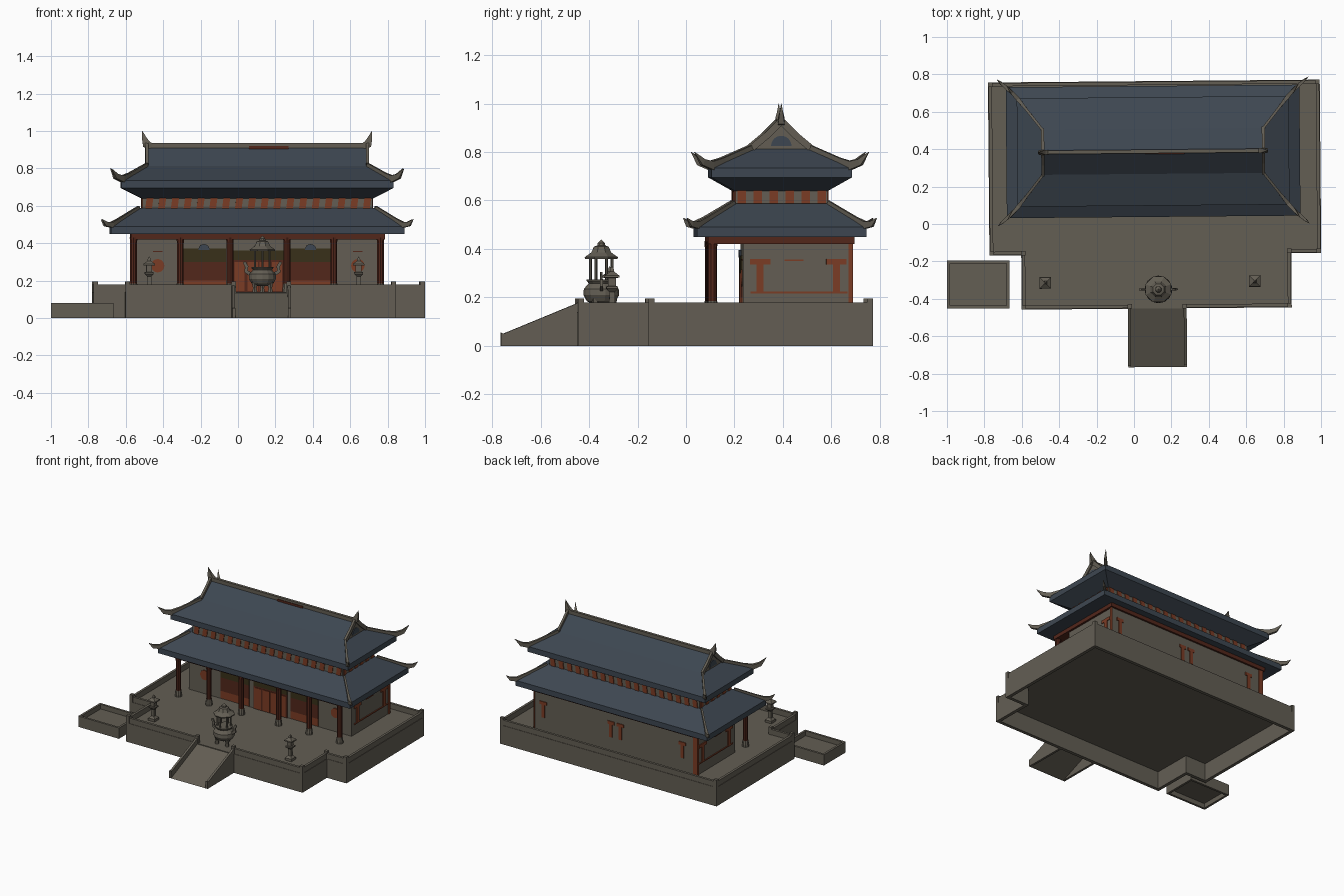
import bpy, bmesh, math
from mathutils import Vector, Matrix

if "Cube" in bpy.data.objects:
    bpy.data.objects.remove(bpy.data.objects["Cube"])


def material(name, rgb):
    m = bpy.data.materials.new(name)
    m.diffuse_color = (*rgb, 1)
    m.use_nodes = True
    m.node_tree.nodes["Principled BSDF"].inputs["Base Color"].default_value = m.diffuse_color
    return m


STONE = material("weathered stone", (0.125, 0.112, 0.088))
ROOF = material("slate blue tile", (0.047, 0.062, 0.082))
RED = material("orange red paint", (0.20, 0.045, 0.018))
DARK_RED = material("dark red lacquer", (0.085, 0.020, 0.011))
OLIVE = material("dark olive wood", (0.040, 0.030, 0.010))

# Slight turn of the whole temple, as in the plan view
PIVOT = Matrix.Translation((0.1, 0.3, 0))
TURN = PIVOT @ Matrix.Rotation(math.radians(0.5), 4, 'Z') @ PIVOT.inverted()
CX, CY = 0.103, 0.388


def part(name, lofts, mats, rule=None, turn=True):
    """One object out of closed lofts (lists of equal-length rings)."""
    bm = bmesh.new()
    for rings in lofts:
        vs = [[bm.verts.new(p) for p in r] for r in rings]
        n = len(vs[0])
        for a, b in zip(vs, vs[1:]):
            for i in range(n):
                j = (i + 1) % n
                bm.faces.new((a[i], a[j], b[j], b[i]))
        bm.faces.new(vs[0][::-1])
        bm.faces.new(vs[-1])
    bmesh.ops.recalc_face_normals(bm, faces=bm.faces)
    mats = mats if isinstance(mats, list) else [mats]
    if rule:
        for f in bm.faces:
            f.material_index = rule(f)
    me = bpy.data.meshes.new(name)
    bm.to_mesh(me)
    bm.free()
    for m in mats:
        me.materials.append(m)
    ob = bpy.data.objects.new(name, me)
    bpy.context.collection.objects.link(ob)
    if turn:
        ob.matrix_world = TURN
    return ob


def rect(x0, x1, y0, y1, z):
    return [(x0, y0, z), (x1, y0, z), (x1, y1, z), (x0, y1, z)]


def crect(hx, hy, z):
    return rect(CX - hx, CX + hx, CY - hy, CY + hy, z)


def box(x0, x1, y0, y1, z0, z1):
    return [rect(x0, x1, y0, y1, z0), rect(x0, x1, y0, y1, z1)]


def lathe(x, y, profile, n=12):
    return [[(x + r * math.cos((i + .5) * math.tau / n), y + r * math.sin((i + .5) * math.tau / n), z)
             for i in range(n)] for r, z in profile]


def disc(x, y, z, r, a1=math.tau, axis='y', n=16):
    """Thin plate in a vertical wall; half disc with a1 = pi."""
    def ring(d):
        pts = [(r * math.cos(a1 * i / n), r * math.sin(a1 * i / n)) for i in range(n + (a1 < 4))]
        return [(x + u, y + d, z + v) if axis == 'y' else (x + d, y + u, z + v) for u, v in pts]
    return [ring(-0.003), ring(0.003)]


def sweep(points, sizes):
    """Tapered square beam along a path."""
    pts = [Vector(p) for p in points]
    rings = []
    for i, p in enumerate(pts):
        t = (pts[min(i + 1, len(pts) - 1)] - pts[max(i - 1, 0)]).normalized()
        s = t.cross(Vector((0, 0, 1))).normalized()
        u = s.cross(t)
        k = sizes[i]
        rings.append([p + s * (a * k * 0.6) + u * (b * k) for a, b in ((-1, -1), (1, -1), (1, 1), (-1, 1))])
    return rings


def wall(p, q, t, z0, z1):
    (ax, ay), (bx, by) = p, q
    return box(min(ax, bx) - t, max(ax, bx) + t, min(ay, by) - t, max(ay, by) + t, z0, z1)


# Terrace: hollow base, floor, parapet and corner posts
outline = [(-0.03, -0.44), (-0.595, -0.44), (-0.595, -0.15), (-0.765, -0.15), (-0.765, 0.752),
           (0.985, 0.752), (0.985, -0.15), (0.825, -0.15), (0.825, -0.44), (0.265, -0.44)]
edges = list(zip(outline, outline[1:]))
part("terrace_base", [wall(p, q, 0.012, 0, 0.14) for p, q in edges + [(outline[-1], outline[0])]], STONE)
part("terrace_parapet", [wall(p, q, 0.009, 0.14, 0.18) for p, q in edges], STONE)
part("terrace_posts", [wall(p, p, 0.012, 0.14, 0.195) for p in outline], STONE)
part("terrace_floor", [box(-0.765, 0.985, -0.15, 0.752, 0.13, 0.14),
                       box(-0.595, 0.825, -0.44, -0.15, 0.13, 0.14)], STONE)

# Front ramp with sloping cheeks
part("ramp", [[rect(-0.03, 0.265, -0.765, -0.76, 0.0), rect(-0.03, 0.265, -0.45, -0.44, 0.13)],
              [[(-0.03, -0.765, 0), (0.265, -0.765, 0), (0.265, -0.44, 0.14), (-0.03, -0.44, 0.14)],
               [(-0.03, -0.755, 0), (0.265, -0.755, 0), (0.265, -0.44, 0.13), (-0.03, -0.44, 0.13)]]][1:], STONE)
cheek = [(-0.765, 0), (-0.44, 0), (-0.44, 0.18), (-0.755, 0.05), (-0.765, 0.055)]
part("ramp_cheeks", [[[(x, y, z) for y, z in cheek] for x in (a, a + 0.016)] for a in (-0.04, 0.259)], STONE)

# Low side basin
corners = [(-0.992, -0.443), (-0.673, -0.443), (-0.673, -0.202), (-0.992, -0.202)]
part("side_basin", [wall(p, q, 0.008, 0, 0.08) for p, q in zip(corners, corners[1:] + corners[:1])]
     + [box(-0.992, -0.673, -0.443, -0.202, 0.035, 0.045)], STONE, turn=False)

# Hall walls, floor beam and columns
X0, X1, Y0, Y1 = -0.56, 0.77, 0.23, 0.677
part("hall_walls", [box(X0, X1, Y0, Y1, 0.14, 0.45)], STONE)
part("eave_beam", [box(X0 - 0.015, X1 + 0.015, 0.085, 0.69, 0.42, 0.455)], DARK_RED)
col_x = (-0.56, -0.31, -0.045, 0.26, 0.51, 0.76)
part("columns", [lathe(x, 0.103, [(0.019, 0.18), (0.019, 0.40), (0.022, 0.43)], 10) for x in col_x], DARK_RED)
part("column_bases", [lathe(x, 0.103, [(0.025, 0.14), (0.025, 0.155), (0.020, 0.185)], 10) for x in col_x], STONE)

# Front wall paintwork
bays = [(-0.30, -0.065), (0.275, 0.50)]
F = Y0 - 0.007
part("bay_lower_panels", [box(a, b, F, Y0, 0.20, 0.30) for a, b in bays], DARK_RED)
part("bay_base_panels", [box(a, b, F, Y0, 0.145, 0.20) for a, b in bays], RED)
part("bay_upper_panels", [box(a, b, F, Y0, 0.30, 0.372) for a, b in bays]
     + [box(-0.03, 0.245, F, Y0, 0.31, 0.36)], OLIVE)
part("bay_blue_arches", [disc((a + b) / 2, F, 0.365, 0.03, math.pi) for a, b in bays + [(-0.03, 0.245)]], ROOF)
part("door_surround", [box(-0.03, 0.245, F, Y0, 0.14, 0.31)], DARK_RED)
part("door_leaves", [box(x, x + 0.055, F - 0.004, F, 0.145, 0.30) for x in (-0.02, 0.05, 0.115, 0.18)], RED)
part("round_windows", [disc(x, F + 0.003, 0.28, 0.036) for x in (-0.43, 0.64)], RED)
part("window_lintels", [box(x - 0.025, x + 0.025, F + 0.002, Y0, 0.352, 0.358) for x in (-0.43, 0.64)], DARK_RED)

# Side and back painted pilasters with bracket heads
pil = []
for xa, xb in ((X0 - 0.006, X0), (X1, X1 + 0.006)):
    for y in (0.30, 0.615):
        pil += [box(xa, xb, y - 0.015, y + 0.015, 0.22, 0.335),
                box(xa, xb, y - 0.042, y + 0.042, 0.335, 0.358)]
    pil += [box(xa, xb, 0.26, 0.66, 0.216, 0.224), box(xa, xb, 0.664, Y1 + 0.006, 0.14, 0.42),
            box(xa, xb, 0.40, 0.48, 0.350, 0.356)]
for x in (-0.44, 0.07, 0.145, 0.70):
    pil += [box(x - 0.012, x + 0.012, Y1, Y1 + 0.006, 0.24, 0.335),
            box(x - 0.028, x + 0.028, Y1, Y1 + 0.006, 0.335, 0.358)]
pil.append(box(X0 - 0.006, X0 + 0.03, Y1, Y1 + 0.006, 0.14, 0.42))
part("painted_pilasters", pil, RED)

# Lower roof, striped frieze and hip-and-gable upper roof
part("lower_roof", [[crect(0.66, 0.29, 0.448), crect(0.785, 0.35, 0.45), crect(0.785, 0.35, 0.49),
                     crect(0.632, 0.193, 0.588)]], ROOF)
part("frieze_wall", [[crect(0.614, 0.190, 0.575), crect(0.614, 0.190, 0.65)]], STONE)
stripes = []
for i in range(18):
    x = CX - 0.60 + i * 0.0685
    for y in (CY - 0.195, CY + 0.190):
        stripes.append([rect(x, x + 0.036, y, y + 0.005, 0.585), rect(x + 0.008, x + 0.044, y, y + 0.005, 0.645)])
for i in range(6):
    y = CY - 0.18 + i * 0.066
    for x in (CX - 0.619, CX + 0.614):
        stripes.append(box(x, x + 0.005, y, y + 0.034, 0.585, 0.645))
part("frieze_stripes", stripes, RED)
part("upper_roof", [[crect(0.618, 0.193, 0.64), crect(0.727, 0.29, 0.695), crect(0.727, 0.29, 0.735),
                     crect(0.59, 0.12, 0.812), crect(0.59, 0.008, 0.91)]], [ROOF, STONE],
     lambda f: int(abs(f.normal.x) > 0.9 and f.calc_center_median().z > 0.8))
part("gable_arches", [disc(CX + s * 0.592, CY, 0.825, 0.042, math.pi, 'x') for s in (-1, 1)], ROOF)

# Hip ridges ending in upturned horns, mirrored to four corners
low, up = [], []
for sx in (-1, 1):
    for sy in (-1, 1):
        def P(hx, hy, z):
            return (CX + sx * hx, CY + sy * hy, z)
        low.append(sweep([P(0.632, 0.193, 0.59), P(0.735, 0.30, 0.525), P(0.775, 0.342, 0.498),
                          P(0.81, 0.372, 0.503), P(0.832, 0.392, 0.528)], [0.010, 0.011, 0.016, 0.012, 0.001]))
        up.append(sweep([P(0.59, 0.003, 0.925), P(0.59, 0.06, 0.868), P(0.59, 0.12, 0.818)], [0.014] * 3))
        up.append(sweep([P(0.59, 0.12, 0.818), P(0.68, 0.235, 0.766), P(0.72, 0.285, 0.744),
                         P(0.755, 0.325, 0.758), P(0.782, 0.360, 0.800)], [0.011, 0.012, 0.018, 0.014, 0.001]))
part("lower_hip_ridges", low, STONE)
part("upper_hip_ridges", up, STONE)

# Main ridge with curved end spikes
part("main_ridge", [box(CX - 0.59, CX + 0.59, CY - 0.010, CY + 0.010, 0.895, 0.935)], STONE)
part("ridge_plaque", [box(0.06, 0.27, CY - 0.014, CY - 0.010, 0.902, 0.920)], DARK_RED)
part("ridge_spikes", [sweep([(CX + s * h, CY, z) for h, z in ((0.565, 0.915), (0.592, 0.93), (0.603, 0.96), (0.614, 1.0))],
                            [0.018, 0.022, 0.013, 0.001]) for s in (-1, 1)], STONE)

# Incense burner: bowl, legs, handles, posts and canopy
bx, by = 0.125, -0.35
burner = [lathe(bx, by, [(0.035, 0.172), (0.06, 0.185), (0.074, 0.21), (0.072, 0.235), (0.052, 0.258),
                         (0.06, 0.268), (0.06, 0.274)], 14),
          lathe(bx, by, [(0.072, 0.358), (0.074, 0.366), (0.045, 0.385), (0.032, 0.41), (0.018, 0.414),
                         (0.016, 0.425), (0.002, 0.438)], 8)]
for i in range(3):
    a = math.radians(90 + i * 120)
    burner.append(lathe(bx + 0.048 * math.cos(a), by + 0.048 * math.sin(a), [(0.014, 0.14), (0.011, 0.16), (0.018, 0.195)], 6))
for i in range(6):
    a = math.radians(30 + i * 60)
    burner.append(lathe(bx + 0.045 * math.cos(a), by + 0.045 * math.sin(a), [(0.006, 0.27), (0.006, 0.365)], 6))
for s in (-1, 1):
    burner.append(sweep([(bx + s * d, by, z) for d, z in ((0.065, 0.235), (0.088, 0.25), (0.084, 0.275), (0.098, 0.30))],
                        [0.010, 0.010, 0.009, 0.008]))
part("incense_burner", burner, STONE)

# Pair of stone lanterns
lanterns = []
for x in (-0.48, 0.64):
    q = math.sqrt(2)
    lanterns.append(lathe(x, -0.31, [(r * q, z) for r, z in (
        (0.026, 0.14), (0.026, 0.158), (0.012, 0.172), (0.011, 0.222), (0.024, 0.236), (0.024, 0.245),
        (0.016, 0.247), (0.016, 0.280), (0.031, 0.282), (0.030, 0.290), (0.009, 0.306), (0.008, 0.316),
        (0.001, 0.328))], 4))
part("stone_lanterns", lanterns, STONE)
